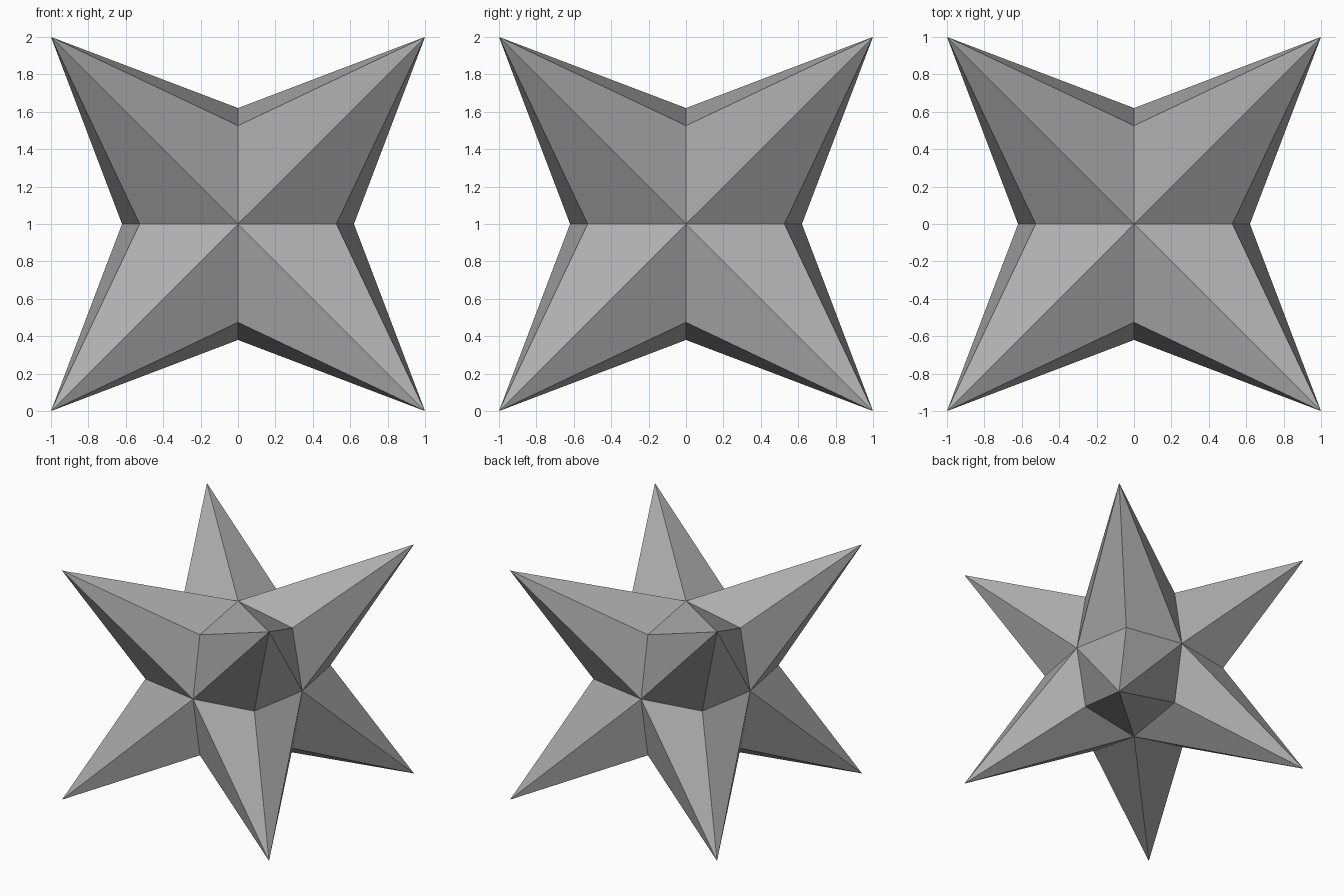
import bpy
import bmesh
from itertools import product
from mathutils import Vector

cube = bpy.data.objects.get("Cube")
if cube:
    bpy.data.objects.remove(cube, do_unlink=True)

TIP = 1.0      # spike tips sit on the corners of a cube
AXIS = 0.62    # valley points on the axes
EDGE = 0.526   # valley points on the diagonals between two axes

# Plain grey material
grey = bpy.data.materials.new("plain grey")
grey.use_nodes = True
colour = (0.42, 0.42, 0.42, 1)
grey.diffuse_color = colour
bsdf = grey.node_tree.nodes["Principled BSDF"]
bsdf.inputs["Base Color"].default_value = colour
bsdf.inputs["Roughness"].default_value = 0.8


def add_spike(bm, signs):
    """Six-sided spike whose base ring alternates axis and diagonal points."""
    axes = [Vector([s if i == k else 0 for i in range(3)])
            for k, s in enumerate(signs)]
    tip = bm.verts.new(Vector(signs) * TIP)
    ring = []
    for k in range(3):
        ring.append(bm.verts.new(axes[k] * AXIS))
        ring.append(bm.verts.new((axes[k] + axes[(k + 1) % 3]) * EDGE))
    for k in range(6):
        bm.faces.new((tip, ring[k], ring[(k + 1) % 6]))


# Eight spikes, one per octant, welded into a closed star
bm = bmesh.new()
for signs in product((-1, 1), repeat=3):
    add_spike(bm, signs)
bmesh.ops.remove_doubles(bm, verts=bm.verts, dist=0.001)
bmesh.ops.recalc_face_normals(bm, faces=bm.faces)
bmesh.ops.translate(bm, verts=bm.verts, vec=(0, 0, TIP))

mesh = bpy.data.meshes.new("eight_pointed_star")
bm.to_mesh(mesh)
bm.free()
mesh.materials.append(grey)
star = bpy.data.objects.new("eight_pointed_star", mesh)
bpy.context.collection.objects.link(star)
